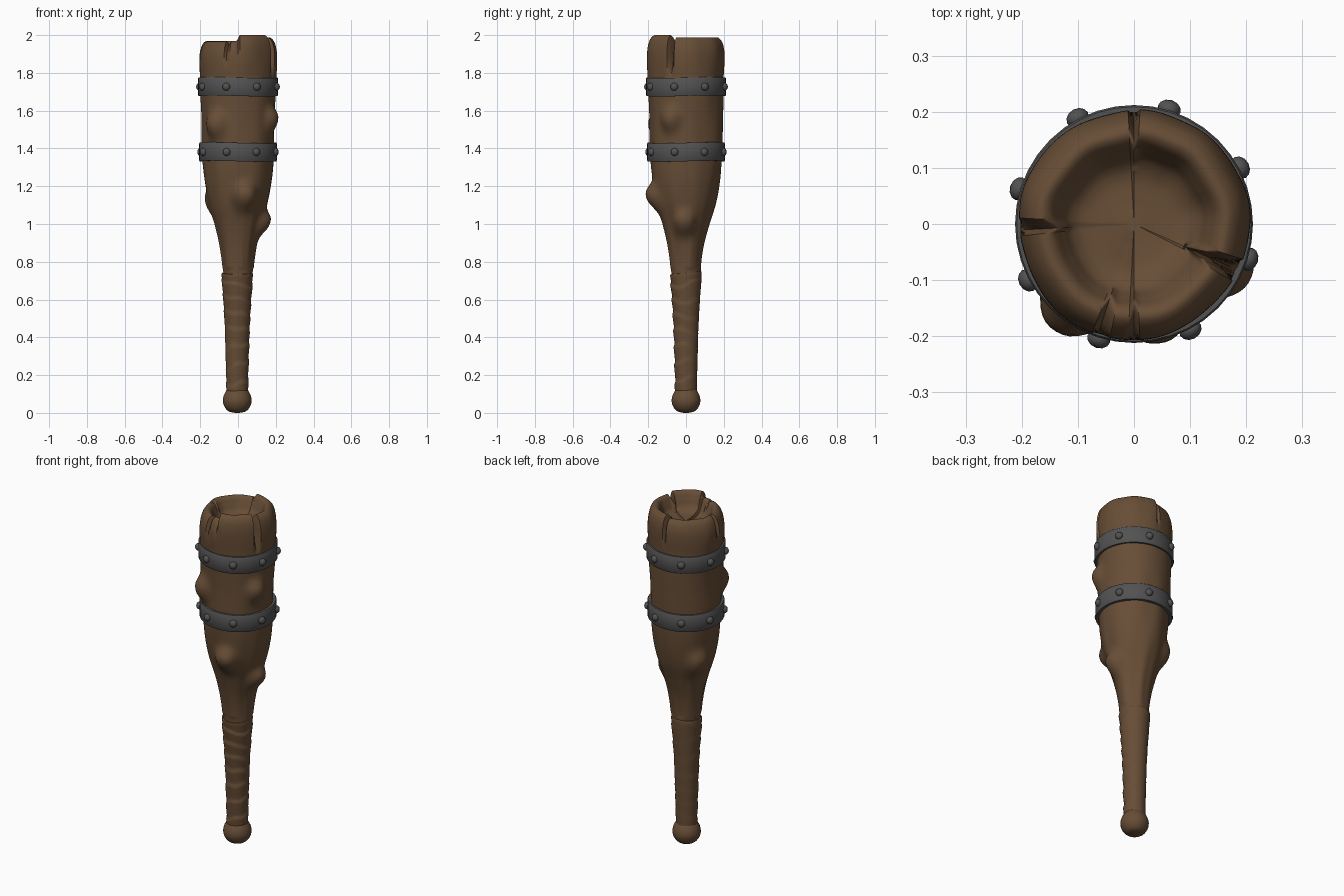
import bpy, bmesh, math
from mathutils import Vector, Matrix, noise

if "Cube" in bpy.data.objects:
    bpy.data.objects.remove(bpy.data.objects["Cube"])

def material(name, rgb):
    m = bpy.data.materials.new(name)
    m.diffuse_color = (*rgb, 1)
    m.use_nodes = True
    m.node_tree.nodes["Principled BSDF"].inputs["Base Color"].default_value = m.diffuse_color
    return m

WOOD = material("brown wood", (0.135, 0.075, 0.037))
IRON = material("dark iron", (0.085, 0.085, 0.085))

def finish(bm, name, mat, angle=40):
    bmesh.ops.recalc_face_normals(bm, faces=bm.faces)
    me = bpy.data.meshes.new(name)
    bm.to_mesh(me)
    bm.free()
    me.materials.append(mat)
    ob = bpy.data.objects.new(name, me)
    bpy.context.collection.objects.link(ob)
    bpy.context.view_layer.objects.active = ob
    ob.select_set(True)
    bpy.ops.object.shade_smooth_by_angle(angle=math.radians(angle))
    ob.select_set(False)
    return ob

def smooth_path(pts, steps):
    """Catmull-Rom curve through the profile points."""
    p = [Vector(q) for q in pts]
    p = [2 * p[0] - p[1]] + p + [2 * p[-1] - p[-2]]
    out = []
    for a, b, c, d in zip(p, p[1:], p[2:], p[3:]):
        for i in range(steps):
            t = i / steps
            out.append(0.5 * (2 * b + (c - a) * t + (2 * a - 5 * b + 4 * c - d) * t * t
                              + (3 * b - a - 3 * c + d) * t ** 3))
    return out + [p[-2]]

def lathe(name, path, shape, mat, n, closed=False, angle=40):
    """Spin a profile, with shape(r, z, theta, ring fraction) moving each point."""
    bm = bmesh.new()
    rings = []
    for k, (r, z) in enumerate(path):
        rings.append([bm.verts.new(shape(r, z, 2 * math.pi * j / n, k / (len(path) - 1)))
                      for j in range(n)])
    pairs = list(zip(rings, rings[1:])) + ([(rings[-1], rings[0])] if closed else [])
    for a, b in pairs:
        for j in range(n):
            i = (j + 1) % n
            bm.faces.new((a[j], a[i], b[i], b[j]))
    if not closed:
        bm.faces.new(rings[0])
        bm.faces.new(rings[-1])
    return finish(bm, name, mat, angle)

def delta(theta, deg):
    """Signed angle between theta and a direction in degrees."""
    return (theta - math.radians(deg) + math.pi) % (2 * math.pi) - math.pi

def clamp(v):
    return max(0.0, min(1.0, v))

# direction, height, bulge, spread of each knot
KNOTS = [(-127, 1.53, 0.045, 0.055), (-25, 1.56, 0.04, 0.05), (-78, 1.15, 0.052, 0.055),
         (150, 1.12, 0.035, 0.06), (-4, 1.01, 0.045, 0.05)]
# direction, half width, depth, lower end of each split in the head
CRACKS = [(-24, 0.075, 0.055, 1.77), (90, 0.05, 0.022, 1.80), (182, 0.055, 0.03, 1.80),
          (-107, 0.05, 0.03, 1.82), (-90, 0.04, 0.02, 1.86)]
# start angle, end angle, height change of the head's lobes
LOBES = [(-90, -24, 0.012), (-24, 90, 0.0), (90, 182, -0.018), (182, 253, -0.022), (253, 270, -0.02)]

def club_shape(r, z, th, f):
    head = clamp((z - 1.78) / 0.17)
    rim = clamp(r / 0.1)
    if 0.76 < z:
        r += 0.008 * noise.noise(Vector((2 * math.cos(th), 2 * math.sin(th), 3 * z))) * rim
    for deg, kz, bulge, s in KNOTS:
        d = (delta(th, deg) * r) ** 2 + ((z - kz) * (0.75 if z < kz else 0.9)) ** 2
        r += bulge * math.exp(-(d / (s * s)) ** 1.3)
    if head > 0:
        for lo, hi, dz in LOBES:
            if (math.degrees(th) - lo) % 360 < hi - lo:
                z += dz * head * rim
    for deg, w, depth, low in CRACKS:
        d = abs(delta(th, deg)) / w
        cut = max(0.0, 1 - d) ** 0.8 * clamp((z - low) / 0.12)
        if r > 0.1:
            r -= depth * cut * clamp((r - 0.1) / 0.06)
            z -= depth * 0.9 * cut * clamp((z - 1.88) / 0.1)
    return (r * math.cos(th), r * math.sin(th), z)

# club body: shaft, swelling head, rounded rim and hollow top
PROFILE = [(0.075, 0.70), (0.079, 0.76), (0.086, 0.83), (0.100, 0.91), (0.124, 1.0),
           (0.155, 1.1), (0.175, 1.2), (0.186, 1.3), (0.191, 1.42), (0.193, 1.55),
           (0.199, 1.68), (0.202, 1.78), (0.206, 1.86), (0.203, 1.92), (0.190, 1.965),
           (0.168, 1.987), (0.148, 1.98), (0.132, 1.95), (0.115, 1.915), (0.085, 1.895),
           (0.045, 1.89), (0.012, 1.89)]
lathe("club_body", smooth_path(PROFILE, 7), club_shape, WOOD, 120, angle=45)

# wrapped grip: slanted overlapping turns
def wrap_shape(r, z, th, f):
    turn = z + 0.022 * math.cos(th + math.pi / 4 + 9 * z) + 0.008 * math.sin(3 * th + 14 * z)
    t = (turn / 0.088) % 1
    edge = t / 0.85 if t < 0.85 else (1 - t) / 0.15
    front = 0.55 + 0.45 * math.cos(delta(th, -70))
    r += 0.007 * (edge - 0.5) * front
    z += 0.008 * math.sin(th) * f
    return (r * math.cos(th) - 0.004, r * math.sin(th), z)

GRIP = [(0.057, 0.09), (0.059, 0.2), (0.062, 0.32), (0.066, 0.45), (0.073, 0.58),
        (0.081, 0.69), (0.083, 0.735), (0.074, 0.742)]
lathe("grip_wrap", smooth_path(GRIP, 12), wrap_shape, WOOD, 48)

# rounded end knob
KNOB = [(0.012, 0.0), (0.045, 0.008), (0.066, 0.03), (0.076, 0.06), (0.072, 0.09),
        (0.060, 0.115), (0.05, 0.13)]
lathe("end_knob", smooth_path(KNOB, 4),
      lambda r, z, th, f: (r * math.cos(th) - 0.004, r * math.sin(th), z), WOOD, 32)

# iron bands with eight studs each
for label, z0, z1, rad in (("upper", 1.678, 1.775, 0.212), ("lower", 1.332, 1.43, 0.206)):
    section = [(rad - 0.03, z0), (rad - 0.003, z0), (rad, z0 + 0.004),
               (rad, z1 - 0.004), (rad - 0.003, z1), (rad - 0.03, z1)]
    lathe(label + "_band", section,
          lambda r, z, th, f: (r * math.cos(th), r * math.sin(th), z + 0.003 * math.sin(2 * th)),
          IRON, 40, closed=True)
    bm = bmesh.new()
    for k in range(8):
        m = (Matrix.Rotation(math.radians(-17 + 45 * k), 4, 'Z')
             @ Matrix.Translation((rad + 0.002, 0, (z0 + z1) / 2))
             @ Matrix.Diagonal((0.8, 1, 1, 1)))
        bmesh.ops.create_uvsphere(bm, u_segments=12, v_segments=8, radius=0.021, matrix=m)
    finish(bm, label + "_studs", IRON, 60)
